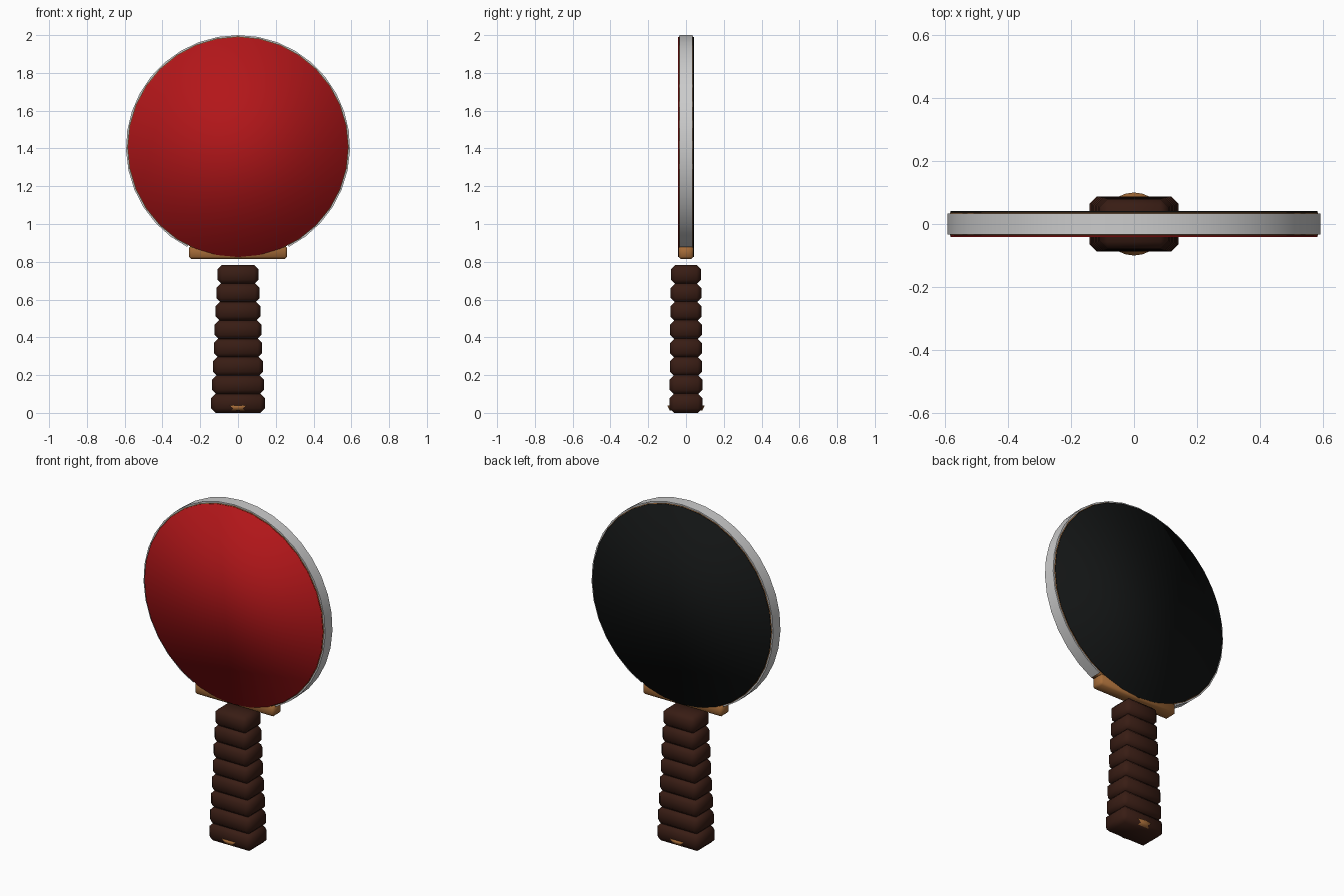
import bpy, bmesh, math
from mathutils import Matrix

if "Cube" in bpy.data.objects:
    bpy.data.objects.remove(bpy.data.objects["Cube"])

CZ = 1.407      # blade centre height
SEG = 32


def mat(name, rgb):
    m = bpy.data.materials.new(name)
    m.diffuse_color = (*rgb, 1)
    m.use_nodes = True
    m.node_tree.nodes["Principled BSDF"].inputs["Base Color"].default_value = m.diffuse_color
    return m


RED = mat("red_rubber", (0.45, 0.008, 0.01))
BLACK = mat("black_rubber", (0.006, 0.007, 0.007))
WOOD = mat("wood", (0.38, 0.15, 0.04))
WRAP = mat("dark_wrap", (0.04, 0.012, 0.007))


def finish(name, bm, material=None, smooth=True):
    bmesh.ops.recalc_face_normals(bm, faces=bm.faces)
    for f in bm.faces:
        f.smooth = smooth
    me = bpy.data.meshes.new(name)
    bm.to_mesh(me)
    bm.free()
    ob = bpy.data.objects.new(name, me)
    bpy.context.collection.objects.link(ob)
    if material:
        me.materials.append(material)
    return ob


def disc(name, r, y0, y1, material):
    bm = bmesh.new()
    m = Matrix.Translation((0, (y0 + y1) / 2, CZ)) @ Matrix.Rotation(math.pi / 2, 4, 'X')
    bmesh.ops.create_cone(bm, cap_ends=True, segments=SEG, radius1=r, radius2=r,
                          depth=y1 - y0, matrix=m)
    return finish(name, bm, material)


def bevel_box(name, hx, hy, z0, z1, bevel, material):
    bm = bmesh.new()
    m = Matrix.Translation((0, 0, (z0 + z1) / 2)) @ Matrix.Diagonal((2 * hx, 2 * hy, z1 - z0, 1))
    bmesh.ops.create_cube(bm, size=1, matrix=m)
    bmesh.ops.bevel(bm, geom=bm.edges[:], offset=bevel, segments=1,
                    profile=0.5, affect='EDGES')
    return finish(name, bm, material)


# Blade and rubber faces
disc("blade", 0.585, -0.036, 0.036, WOOD)
disc("front_rubber", 0.582, -0.042, -0.035, RED)
disc("back_rubber", 0.582, 0.035, 0.042, BLACK)

# Edge tape: open strip around the blade, ending at the neck
bm = bmesh.new()
start = math.radians(27)
n = 30
rings = []
for i in range(n + 1):
    a = start + (2 * math.pi - 2 * start) * i / n
    rings.append([bm.verts.new((r * math.sin(a), y, CZ - r * math.cos(a)))
                  for r, y in ((0.583, -0.034), (0.593, -0.034), (0.593, 0.034), (0.583, 0.034))])
for p, q in zip(rings, rings[1:]):
    for k in range(4):
        j = (k + 1) % 4
        bm.faces.new((p[k], p[j], q[j], q[k]))
bm.faces.new(rings[0])
bm.faces.new(rings[-1])
tape = finish("edge_tape", bm)
bpy.context.view_layer.objects.active = tape
tape.select_set(True)
bpy.ops.object.shade_smooth_by_angle(angle=math.radians(30))

# Neck block
bevel_box("neck", 0.26, 0.039, 0.815, 0.885, 0.012, WOOD)

# Handle wraps, widening towards the butt
for i in range(8):
    t = i / 7
    z = i * 0.0973
    bevel_box(f"handle_wrap_{i + 1}", 0.142 - 0.033 * t, 0.088 - 0.008 * t,
              z, z + 0.102, 0.024, WRAP)

# Butt cap: flared disc showing through the lowest wrap
bm = bmesh.new()
bmesh.ops.create_cone(bm, cap_ends=True, segments=24, radius1=0.085, radius2=0.1,
                      depth=0.028, matrix=Matrix.Translation((0, 0, 0.026)))
finish("butt_cap", bm, WOOD)
